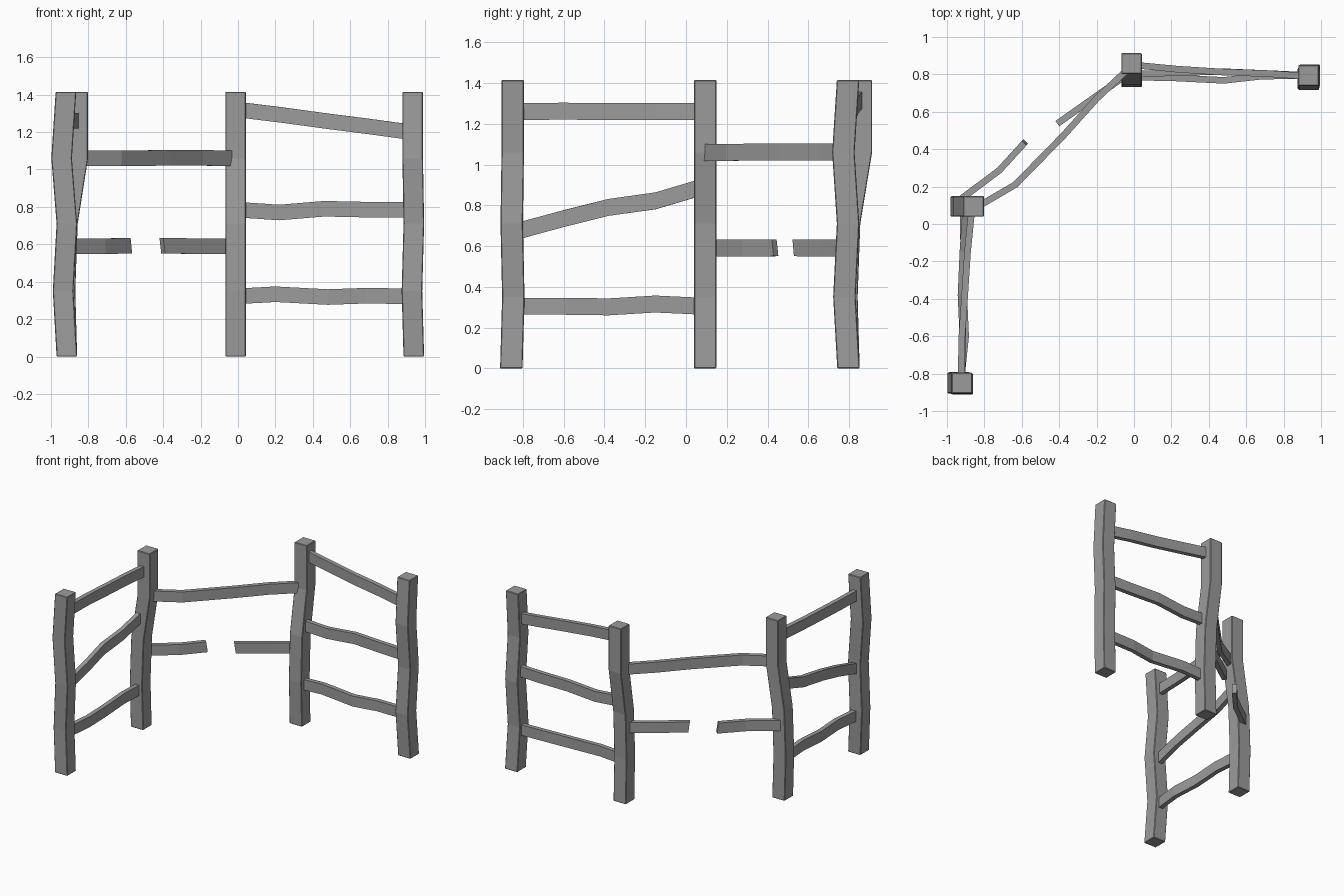
import bpy
import bmesh
from mathutils import Vector

cube = bpy.data.objects.get("Cube")
if cube:
    bpy.data.objects.remove(cube, do_unlink=True)

wood = bpy.data.materials.new("weathered grey wood")
wood.use_nodes = True
GREY = (0.33, 0.33, 0.33, 1)
wood.diffuse_color = GREY
wood.node_tree.nodes["Principled BSDF"].inputs["Base Color"].default_value = GREY

POST = 0.11
LEVELS = (0, 0.35, 0.71, 1.06, 1.415)
RAIL_H, RAIL_T = 0.083, 0.035


def sweep(name, rings, bevel):
    """Skin a list of four-point rings into a closed beam."""
    bm = bmesh.new()
    loops = [[bm.verts.new(p) for p in ring] for ring in rings]
    for a, b in zip(loops, loops[1:]):
        for i in range(4):
            j = (i + 1) % 4
            bm.faces.new((a[i], a[j], b[j], b[i]))
    bm.faces.new(loops[0][::-1])
    bm.faces.new(loops[-1])
    bmesh.ops.recalc_face_normals(bm, faces=bm.faces)
    mesh = bpy.data.meshes.new(name)
    bm.to_mesh(mesh)
    bm.free()
    mesh.materials.append(wood)
    obj = bpy.data.objects.new(name, mesh)
    bpy.context.collection.objects.link(obj)
    if bevel:
        mod = obj.modifiers.new("worn edges", "BEVEL")
        mod.width = bevel
        mod.segments = 1
        mod.limit_method = 'ANGLE'


def post(name, xs, ys):
    h = POST / 2
    rings = [[(x + sx * h, y + sy * h, z) for sx, sy in ((-1, -1), (1, -1), (1, 1), (-1, 1))]
             for x, y, z in zip(xs, ys, LEVELS)]
    sweep(name, rings, 0.004)


def rail(name, points, slant_start=0, slant_end=0):
    """Upright plank along a path; slants skew broken ends."""
    pts = [Vector(p) for p in points]
    rings = []
    for i, p in enumerate(pts):
        d = pts[min(i + 1, len(pts) - 1)] - pts[max(i - 1, 0)]
        d.z = 0
        d.normalize()
        side = Vector((-d.y, d.x, 0)) * RAIL_T / 2
        up = Vector((0, 0, RAIL_H / 2))
        skew = d * (slant_start if i == 0 else slant_end if i == len(pts) - 1 else 0)
        rings.append([p - side - up + skew, p + side - up + skew,
                      p + side + up - skew, p - side + up - skew])
    sweep(name, rings, 0)


# Posts, each gently crooked
post("front_right_post", (-0.915, -0.935, -0.915, -0.943, -0.92),
     (-0.857, -0.847, -0.855, -0.85, -0.85))
post("middle_right_post", (-0.915, -0.925, -0.912, -0.857, -0.857), (0.094,) * 5)
post("middle_left_post", (-0.013,) * 5, (0.797, 0.787, 0.80, 0.858, 0.858))
post("back_left_post", (0.94, 0.93, 0.94, 0.934, 0.934),
     (0.797, 0.777, 0.795, 0.772, 0.795))

# Rails of the back panel
rail("back_top_rail", [(0, 0.85, 1.32), (0.23, 0.828, 1.292), (0.48, 0.812, 1.258),
                       (0.7, 0.805, 1.23), (0.92, 0.79, 1.2)])
rail("back_middle_rail", [(0, 0.8, 0.785), (0.22, 0.81, 0.77), (0.46, 0.815, 0.79),
                          (0.7, 0.805, 0.785), (0.92, 0.795, 0.785)])
rail("back_low_rail", [(0, 0.785, 0.322), (0.2, 0.782, 0.333), (0.48, 0.768, 0.318),
                       (0.68, 0.79, 0.325), (0.92, 0.795, 0.322)])

# Rails of the right-hand panel
rail("side_top_rail", [(-0.925, -0.84, 1.26), (-0.92, -0.6, 1.262), (-0.905, -0.38, 1.26),
                       (-0.89, -0.15, 1.26), (-0.867, 0.08, 1.26)])
rail("side_middle_rail", [(-0.92, -0.84, 0.67), (-0.915, -0.6, 0.735), (-0.925, -0.38, 0.79),
                          (-0.915, -0.15, 0.822), (-0.9, 0.08, 0.89)])
rail("side_low_rail", [(-0.925, -0.84, 0.305), (-0.9, -0.6, 0.305), (-0.91, -0.38, 0.302),
                       (-0.91, -0.15, 0.316), (-0.915, 0.08, 0.305)])

# Diagonal gate: one whole rail above, one snapped rail below
rail("gate_top_rail", [(-0.85, 0.085, 1.06), (-0.635, 0.21, 1.06), (-0.38, 0.47, 1.062),
                       (-0.2, 0.67, 1.062), (-0.03, 0.83, 1.06)])
rail("broken_rail_right", [(-0.93, 0.13, 0.59), (-0.72, 0.287, 0.59), (-0.583, 0.437, 0.592)],
     slant_end=0.006)
rail("broken_rail_left", [(-0.405, 0.54, 0.592), (-0.2, 0.685, 0.59), (-0.02, 0.81, 0.59)],
     slant_start=0.006)
